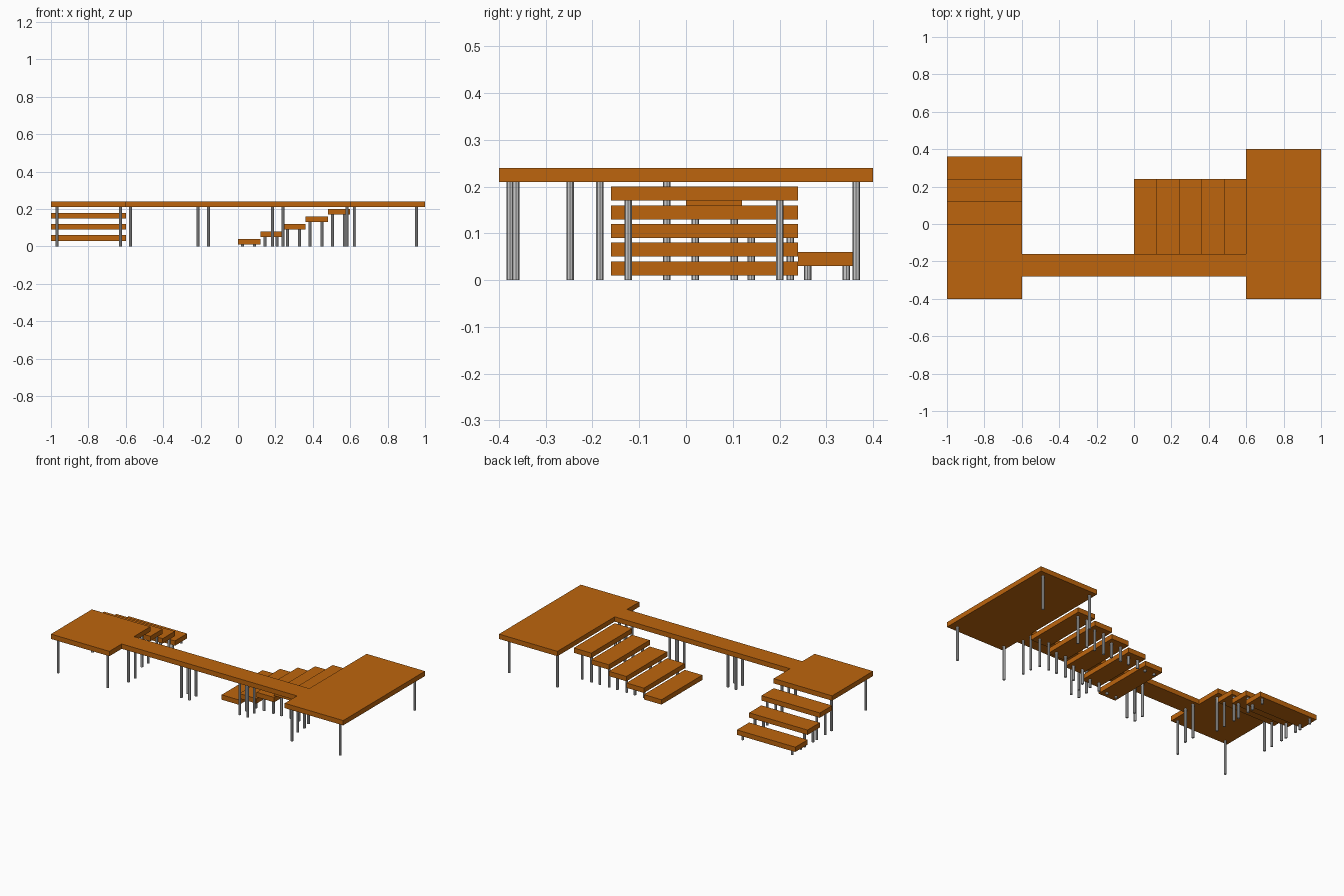
import bpy, bmesh
from mathutils import Matrix

if "Cube" in bpy.data.objects:
    bpy.data.objects.remove(bpy.data.objects["Cube"])

THICK = 0.03      # board thickness
POST_R = 0.008    # post radius

wood = bpy.data.materials.new("wood")
wood.diffuse_color = (0.51, 0.13, 0.004, 1)
wood.use_nodes = True
wood.node_tree.nodes["Principled BSDF"].inputs["Base Color"].default_value = wood.diffuse_color


def finish(name, bm, mat=None):
    mesh = bpy.data.meshes.new(name)
    bm.to_mesh(mesh)
    bm.free()
    if mat:
        mesh.materials.append(mat)
    obj = bpy.data.objects.new(name, mesh)
    bpy.context.collection.objects.link(obj)


def board(name, x0, x1, y0, y1, top):
    bm = bmesh.new()
    m = Matrix.Translation(((x0 + x1) / 2, (y0 + y1) / 2, top - THICK / 2))
    m = m @ Matrix.Diagonal((x1 - x0, y1 - y0, THICK, 1))
    bmesh.ops.create_cube(bm, size=1, matrix=m)
    finish(name, bm, wood)


def posts(name, xs, ys, height):
    bm = bmesh.new()
    for x in xs:
        for y in ys:
            bmesh.ops.create_cone(bm, cap_ends=True, segments=8,
                                  radius1=POST_R, radius2=POST_R, depth=height,
                                  matrix=Matrix.Translation((x, y, height / 2)))
    finish(name, bm)


# Two decks joined by a narrow walkway
board("left_deck", -1, -0.6, -0.4, 0, 0.24)
board("right_deck", 0.6, 1, -0.4, 0.4, 0.24)
board("walkway", -0.6, 0.6, -0.28, -0.16, 0.24)

# Posts under decks and walkway
posts("left_deck_posts", (-0.967, -0.628), (-0.376, -0.041), 0.21)
posts("right_deck_posts", (0.624, 0.955), (-0.364, 0.364), 0.21)
for i, xs in enumerate([(-0.575, -0.214), (-0.158, 0.185), (0.24, 0.583)]):
    posts(f"walkway_posts_{i + 1}", xs, (-0.248, -0.184), 0.21)

# Wide stairs rising toward the right deck
for i in range(5):
    x, top = 0.12 * i, 0.04 + 0.04 * i
    board(f"right_step_{i + 1}", x, x + 0.12, -0.16, 0.24, top)
    posts(f"right_step_posts_{i + 1}", (x + 0.025, x + 0.089),
          (-0.124, 0.201), top - THICK)

# Stairs descending behind the left deck
for i in range(3):
    y, top = 0.12 * i, 0.18 - 0.06 * i
    board(f"left_step_{i + 1}", -1, -0.6, y, y + 0.12, top)
    posts(f"left_step_posts_{i + 1}", (-0.967, -0.628),
          (y + 0.02, y + 0.103), top - THICK)
